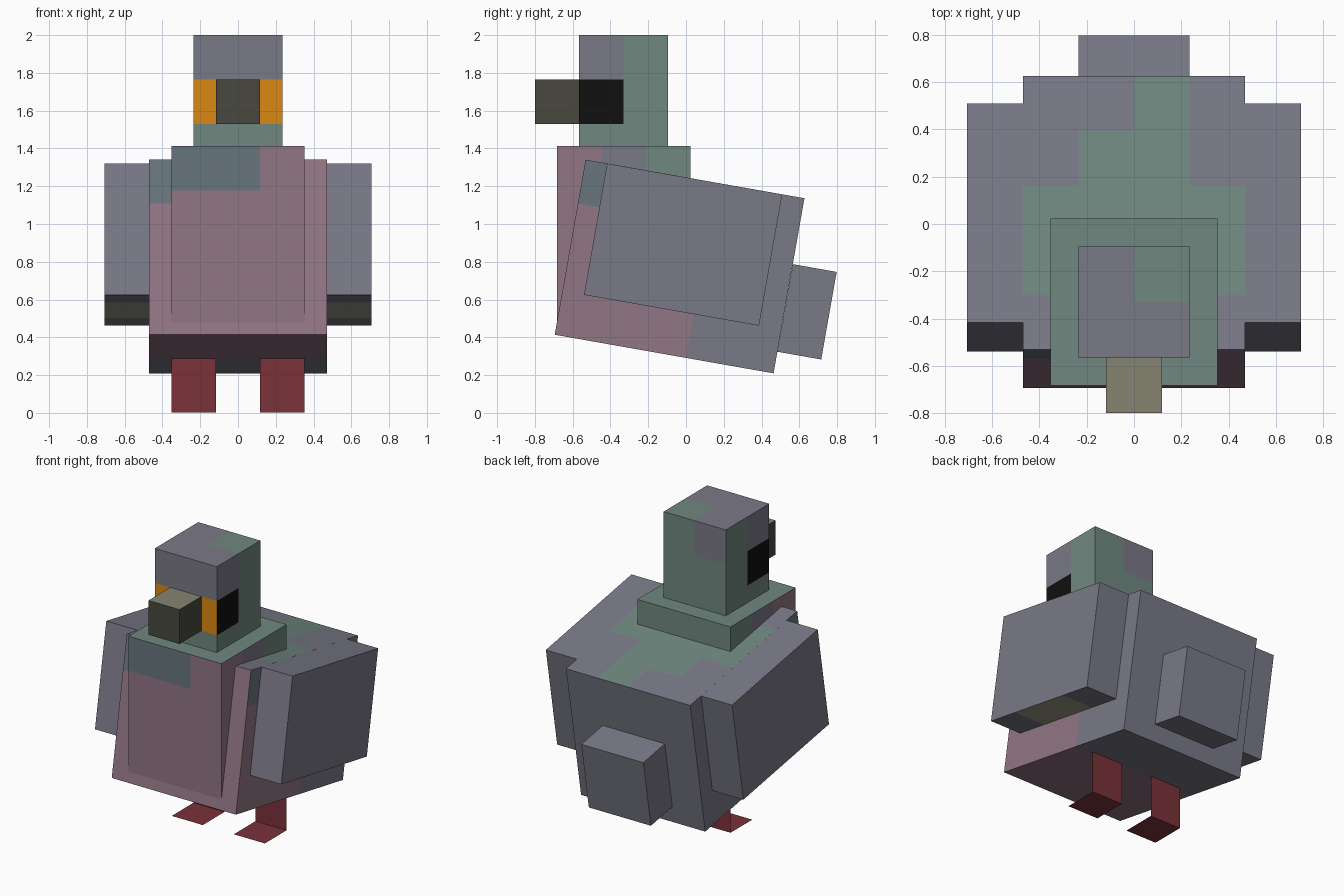
import bpy, bmesh, math
from mathutils import Vector

if "Cube" in bpy.data.objects:
    bpy.data.objects.remove(bpy.data.objects["Cube"], do_unlink=True)

U = 2 / 17                      # one block unit
TILT = math.radians(-10)        # lean of body, wings and tail

COLOURS = {
    "feather_grey": (0.195, 0.192, 0.245),
    "neck_green": (0.160, 0.245, 0.212),
    "breast_pink": (0.285, 0.180, 0.232),
    "slate": (0.140, 0.180, 0.208),
    "eye_orange": (0.70, 0.25, 0.006),
    "eye_black": (0.005, 0.005, 0.005),
    "beak_tan": (0.235, 0.228, 0.165),
    "beak_olive": (0.065, 0.065, 0.050),
    "wing_tan": (0.36, 0.36, 0.28),
    "leg_red": (0.195, 0.032, 0.042),
}
MATS = {}
for name, rgb in COLOURS.items():
    m = bpy.data.materials.new(name)
    m.use_nodes = True
    m.diffuse_color = (*rgb, 1)
    m.node_tree.nodes["Principled BSDF"].inputs["Base Color"].default_value = (*rgb, 1)
    MATS[name] = m


def finish(name, bm, centre, tilt, rule):
    """Turn a bmesh into an object, colouring each face by rule(side, x, y, z) in units."""
    me = bpy.data.meshes.new(name)
    slots = []
    for f in bm.faces:
        n, c = f.normal, f.calc_center_median() / U
        axis = max(range(3), key=lambda i: abs(n[i]))
        side = ("left", "back", "top")[axis] if n[axis] > 0 else ("right", "front", "bottom")[axis]
        colour = rule(side, *c)
        if colour not in slots:
            slots.append(colour)
        f.material_index = slots.index(colour)
    bm.to_mesh(me)
    bm.free()
    for s in slots:
        me.materials.append(MATS[s])
    ob = bpy.data.objects.new(name, me)
    ob.location = centre
    ob.rotation_euler.x = tilt
    bpy.context.collection.objects.link(ob)
    return ob


def block(name, size, centre, rule, cuts=((), (), ()), tilt=0):
    """Box sized in units, cut along local planes so colours can change there."""
    bm = bmesh.new()
    bmesh.ops.create_cube(bm, size=1)
    bmesh.ops.scale(bm, vec=Vector(size) * U, verts=bm.verts)
    for axis in range(3):
        for d in cuts[axis]:
            no = Vector((0, 0, 0))
            no[axis] = 1
            bmesh.ops.bisect_plane(bm, geom=bm.verts[:] + bm.edges[:] + bm.faces[:],
                                   plane_co=no * d * U, plane_no=no)
    bm.normal_update()
    return finish(name, bm, centre, tilt, rule)


# Head: grey cap, orange and black eyes, green nape
def head_rule(side, x, y, z):
    if side == "top":
        return "neck_green" if x > 0 and y > 0 else "feather_grey"
    if side == "back":
        return "feather_grey" if x < 0 and z > 0.5 else "neck_green"
    if z < -1.5 or side == "bottom" or (side != "front" and y > 0):
        return "neck_green"
    if z > 0.5:
        return "feather_grey"
    return "eye_orange" if side == "front" else "eye_black"


block("head", (4, 4, 5), (0, -0.33, 2 - 2.5 * U), head_rule, ((0,), (0,), (-1.5, 0.5)))

# Beak: pale on top
block("beak", (2, 4, 2), (0, -0.565, 1.647),
      lambda side, x, y, z: "beak_tan" if side == "top" else "beak_olive")


# Neck and breast
def neck_rule(side, x, y, z):
    if side in ("top", "back"):
        return "neck_green"
    if side == "front":
        return "slate" if x < 1 and z > 2 else "breast_pink"
    if side == "bottom" or z < 2 or y < -1:
        return "breast_pink"
    return "feather_grey" if y < 1 else "neck_green"


block("neck", (6, 6, 8), (0, -0.33, 12 * U - 4 * U), neck_rule, ((1,), (-1, 1), (2,)))


# Body: green saddle on the back, pink breast and belly
def body_rule(side, x, y, z):
    if side == "top":
        limit = 5 if 0 < x < 2 else 3 if -2 < x < 0 else 1
        return "neck_green" if -3 < y < limit else "feather_grey"
    if side == "front":
        return "slate" if x < -3 and z > 2 else "breast_pink"
    if side == "back":
        return "feather_grey"
    if side == "bottom":
        return "breast_pink" if y < 1 else "feather_grey"
    if y < -4:
        return "slate" if z > 2 else "breast_pink"
    return "breast_pink" if y < 1 and z < -2 else "feather_grey"


block("body", (8, 10, 8), (0, -0.034, 0.775), body_rule,
      ((-3, -2, 0, 2), (-4, -3, 1, 3), (-2, 2)), TILT)

# Wings: grey with a pale band underneath
for label, s in (("left", 1), ("right", -1)):
    block(label + "_wing", (2, 8, 6), (s * 5 * U, -0.0155, 0.891),
          lambda side, x, y, z: "wing_tan" if side == "bottom" and abs(y) < 2 else "feather_grey",
          ((), (-2, 2), ()), TILT)

# Tail
block("tail", (4, 2, 4), (0, 0.641, 0.535), lambda *a: "feather_grey", tilt=TILT)

# Legs: thin sheets, each a shin with a flat foot pointing forward
for label, s in (("left", 1), ("right", -1)):
    bm = bmesh.new()
    rows = []
    for y, z in ((-2, 0.01), (0, 0.01), (0, 3)):
        rows.append([bm.verts.new((x * U, y * U, z * U)) for x in (-1, 1)])
    for a, b in zip(rows, rows[1:]):
        bm.faces.new((a[0], a[1], b[1], b[0]))
    bm.normal_update()
    finish(label + "_leg", bm, (s * 2 * U, 0.022, 0), 0, lambda *a: "leg_red")
